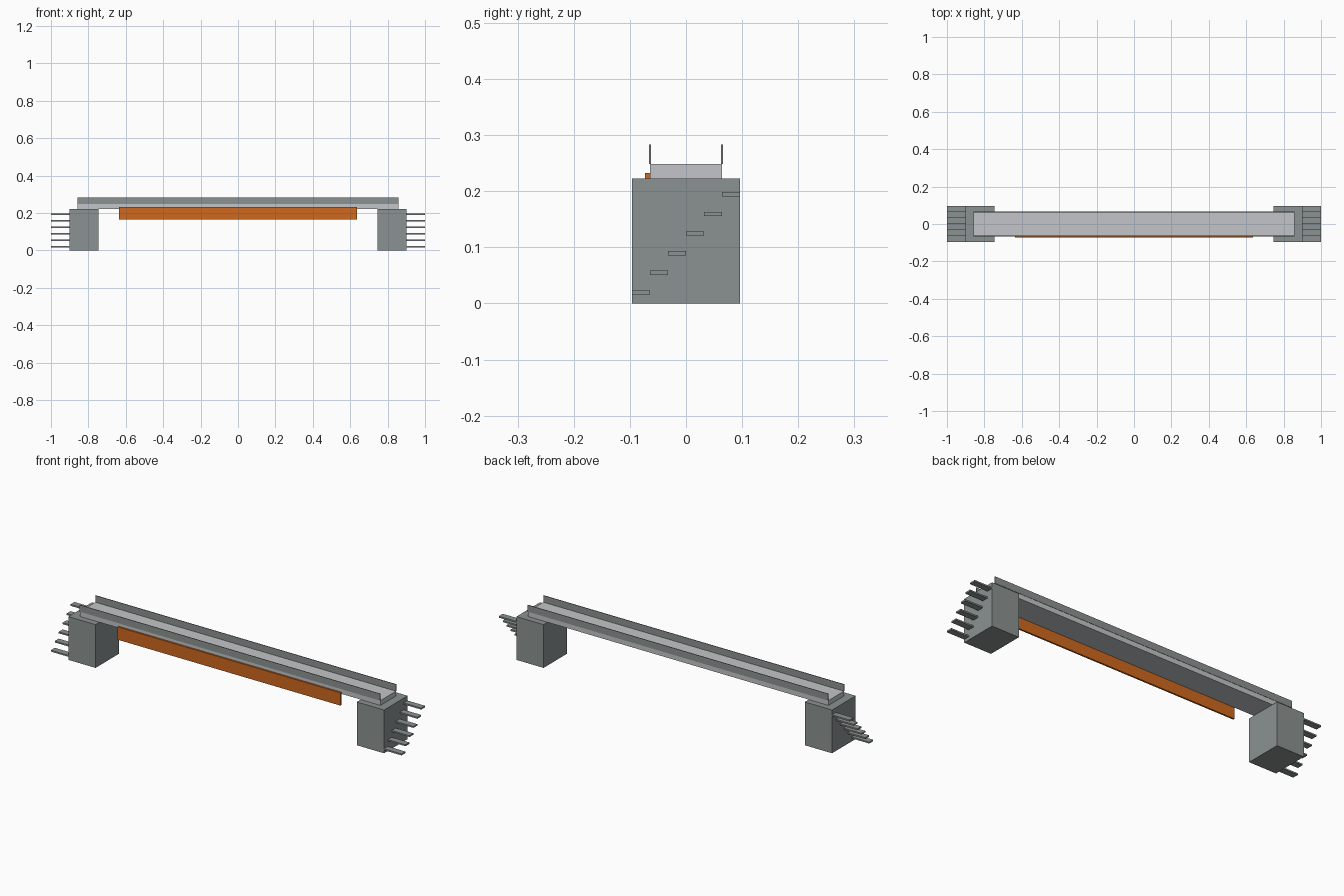
import bpy
import bmesh

# Remove the default cube only
cube = bpy.data.objects.get("Cube")
if cube:
    bpy.data.objects.remove(cube, do_unlink=True)


def make_material(name, rgb):
    mat = bpy.data.materials.new(name)
    mat.use_nodes = True
    colour = (*rgb, 1.0)
    mat.diffuse_color = colour
    mat.node_tree.nodes["Principled BSDF"].inputs["Base Color"].default_value = colour
    return mat


stone = make_material("stone grey", (0.26, 0.29, 0.285))
concrete = make_material("light concrete", (0.55, 0.56, 0.58))
orange = make_material("orange paint", (0.62, 0.14, 0.013))


def box(name, x, y, z, mat):
    """Axis-aligned box from three (low, high) ranges."""
    bm = bmesh.new()
    bmesh.ops.create_cube(bm, size=1)
    for v in bm.verts:
        v.co = [r[0] if c < 0 else r[1] for c, r in zip(v.co, (x, y, z))]
    mesh = bpy.data.meshes.new(name)
    bm.to_mesh(mesh)
    bm.free()
    mesh.materials.append(mat)
    obj = bpy.data.objects.new(name, mesh)
    bpy.context.scene.collection.objects.link(obj)
    return obj


TOWER_TOP, DECK_TOP, RAIL_TOP = 0.223, 0.248, 0.283
HALF_DEPTH, HALF_DECK, HALF_LENGTH = 0.096, 0.064, 0.857
STEPS = 6
STEP_DEPTH = 2 * HALF_DEPTH / STEPS

# Walkway deck with a thin rail along each edge
box("deck", (-HALF_LENGTH, HALF_LENGTH), (-HALF_DECK, HALF_DECK),
    (TOWER_TOP, DECK_TOP), concrete)
for side, label in ((-1, "front"), (1, "back")):
    y = side * HALF_DECK
    box(label + "_rail", (-HALF_LENGTH, HALF_LENGTH), (y - 0.0016, y + 0.0016),
        (DECK_TOP, RAIL_TOP), stone)

# Banner panel hung on the front edge
box("banner_panel", (-0.635, 0.635), (-0.073, -HALF_DECK), (0.166, 0.232), orange)

# End towers, each with a flight of cantilevered steps rising to the back
for side, label in ((-1, "right"), (1, "left")):
    box(label + "_tower", sorted((side * 0.745, side * 0.9)),
        (-HALF_DEPTH, HALF_DEPTH), (0, TOWER_TOP), stone)
    for i in range(STEPS):
        y = -HALF_DEPTH + i * STEP_DEPTH
        z = 0.0195 + i * 0.035
        box(f"{label}_step_{i + 1}", sorted((side * 0.9, side * 1.0)),
            (y, y + STEP_DEPTH), (z - 0.0038, z + 0.0038), stone)
